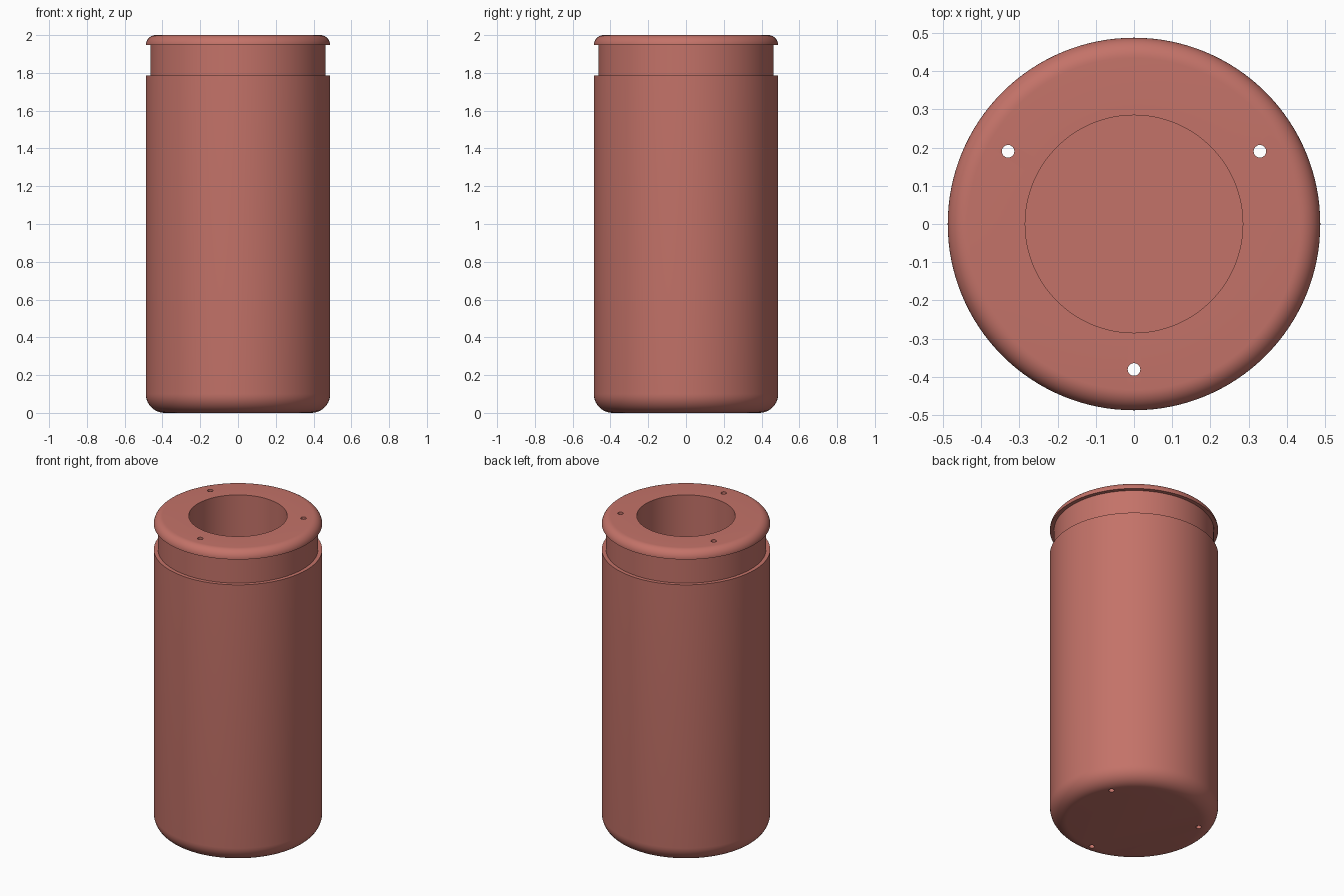
import bpy, bmesh, math

if "Cube" in bpy.data.objects:
    bpy.data.objects.remove(bpy.data.objects["Cube"])

SEG = 128
R = 0.488

mat = bpy.data.materials.new("terracotta red")
mat.diffuse_color = (0.55, 0.17, 0.14, 1)
mat.use_nodes = True
mat.node_tree.nodes["Principled BSDF"].inputs["Base Color"].default_value = mat.diffuse_color


def arc(cx, cz, r, a0, a1, n=10):
    pts = []
    for i in range(n + 1):
        a = math.radians(a0 + (a1 - a0) * i / n)
        pts.append((cx + r * math.cos(a), cz + r * math.sin(a)))
    return pts


def lathe(name, profile):
    """Revolve an (r, z) profile that starts and ends on the axis."""
    bm = bmesh.new()
    rings = []
    for r, z in profile:
        rings.append([bm.verts.new((r * math.cos(2 * math.pi * i / SEG),
                                    r * math.sin(2 * math.pi * i / SEG), z))
                      for i in range(SEG)])
    for a, b in zip(rings, rings[1:]):
        for i in range(SEG):
            j = (i + 1) % SEG
            bm.faces.new((a[i], a[j], b[j], b[i]))
    bm.faces.new(rings[0][::-1])
    bm.faces.new(rings[-1])
    bmesh.ops.recalc_face_normals(bm, faces=bm.faces)
    me = bpy.data.meshes.new(name)
    bm.to_mesh(me)
    bm.free()
    ob = bpy.data.objects.new(name, me)
    bpy.context.collection.objects.link(ob)
    me.materials.append(mat)
    return ob


# Body: rounded base, straight wall, neck groove, rounded rim, blind bore
profile = arc(R - 0.1, 0.1, 0.1, -90, 0)
profile += [(R, 1.785), (0.464, 1.785), (0.464, 1.947)]
profile += arc(R - 0.053, 1.947, 0.053, 0, 90)
profile += [(0.285, 2.0), (0.285, 0.2)]
body = lathe("cylinder_body", profile)

# Three bolt holes running the full height
bm = bmesh.new()
for deg in (-90, 30, 150):
    a = math.radians(deg)
    res = bmesh.ops.create_cone(bm, cap_ends=True, segments=24,
                                radius1=0.0165, radius2=0.0165, depth=2.4)
    bmesh.ops.translate(bm, verts=res["verts"],
                        vec=(0.381 * math.cos(a), 0.381 * math.sin(a), 1))
me = bpy.data.meshes.new("bolt_hole_cutter")
bm.to_mesh(me)
bm.free()
me.materials.append(mat)
cutter = bpy.data.objects.new("bolt_hole_cutter", me)
bpy.context.collection.objects.link(cutter)

mod = body.modifiers.new("bolt_holes", "BOOLEAN")
mod.operation = "DIFFERENCE"
mod.solver = "EXACT"
mod.object = cutter
bpy.context.view_layer.objects.active = body
body.select_set(True)
bpy.ops.object.modifier_apply(modifier=mod.name)
bpy.data.objects.remove(cutter)

bpy.ops.object.shade_smooth_by_angle(angle=math.radians(30))
